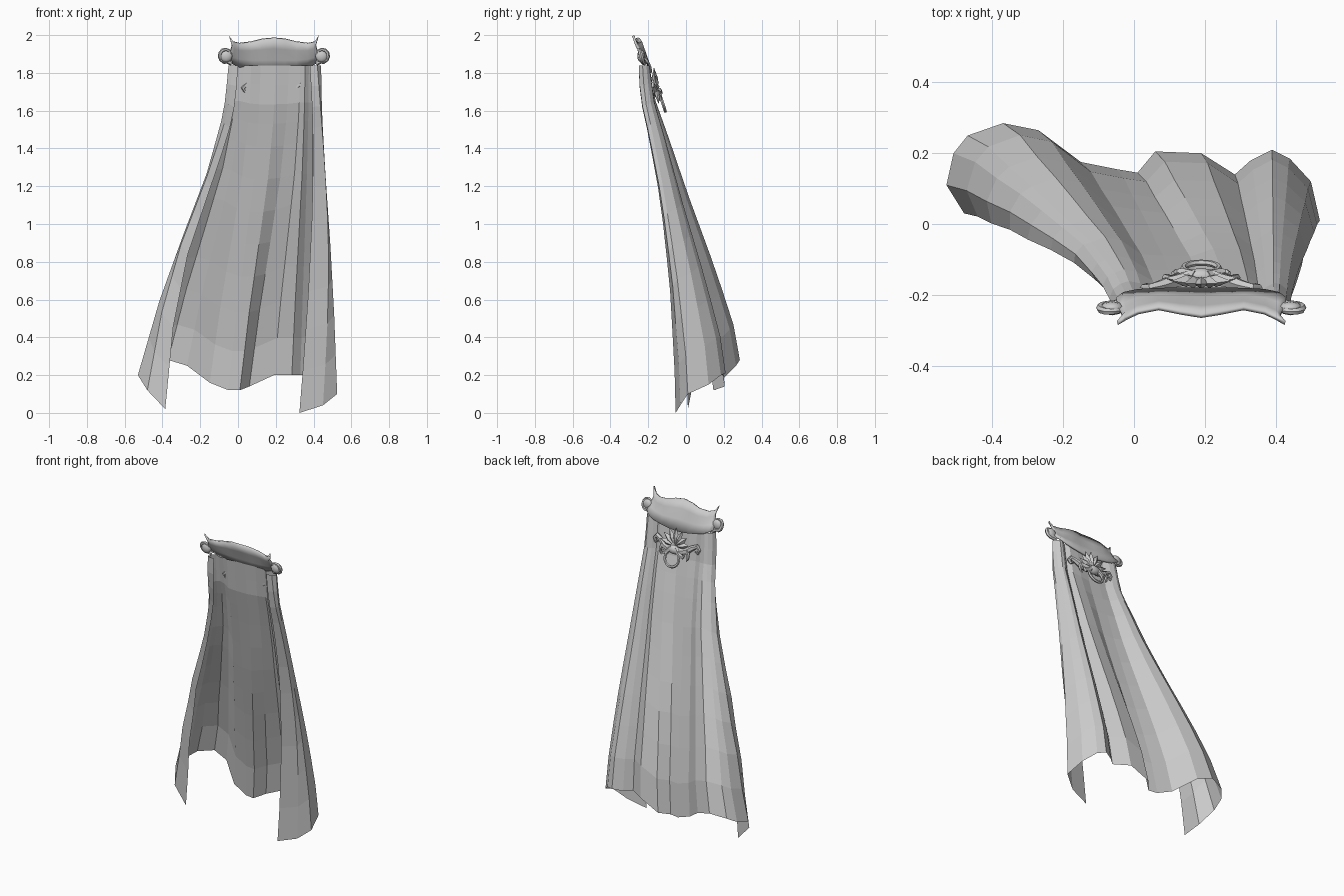
import bpy, bmesh, math
from mathutils import Vector, Matrix

if "Cube" in bpy.data.objects:
    bpy.data.objects.remove(bpy.data.objects["Cube"])

CX = 0.19  # centre line of the collar and ornament


def make(name, verts, faces, smooth=None, thick=0):
    me = bpy.data.meshes.new(name)
    me.from_pydata(verts, [], faces)
    ob = bpy.data.objects.new(name, me)
    bpy.context.collection.objects.link(ob)
    if thick:
        m = ob.modifiers.new("thickness", "SOLIDIFY")
        m.thickness, m.offset = thick, 0
    if smooth:
        bpy.ops.object.select_all(action="DESELECT")
        ob.select_set(True)
        bpy.context.view_layer.objects.active = ob
        bpy.ops.object.shade_smooth_by_angle(angle=math.radians(smooth))
    return ob


def grid(name, rows, **kw):
    n = len(rows[0])
    faces = [(r*n+c, r*n+c+1, (r+1)*n+c+1, (r+1)*n+c)
             for r in range(len(rows)-1) for c in range(n-1)]
    return make(name, [p for row in rows for p in row], faces, **kw)


def interp(tab, s):
    for (a, fa), (b, fb) in zip(tab, tab[1:]):
        if s <= b:
            return fa + (fb-fa)*(s-a)/(b-a)
    return tab[-1][1]


def tube(name, pts, sides=6):
    """Tapered tube through (x, y, z, radius) points."""
    P = [Vector(p[:3]) for p in pts]
    verts, faces = [], []
    for i, p in enumerate(P):
        t = (P[min(i+1, len(P)-1)] - P[max(i-1, 0)]).normalized()
        a = t.cross(Vector((0, 1, 0))).normalized()
        b = t.cross(a)
        for k in range(sides):
            w = 2*math.pi*k/sides
            verts.append(p + pts[i][3]*(a*math.cos(w) + b*math.sin(w)))
    for i in range(len(P)-1):
        for k in range(sides):
            k2 = (k+1) % sides
            faces.append((i*sides+k, i*sides+k2, (i+1)*sides+k2, (i+1)*sides+k))
    faces += [tuple(range(sides))[::-1],
              tuple(range((len(P)-1)*sides, len(P)*sides))]
    return make(name, verts, faces, smooth=50)


def both(name, pts):
    """Tube on both sides of the centre line; x is given relative to it."""
    for side, s in (("left", -1), ("right", 1)):
        tube(f"{name}_{side}", [(CX+s*x, y, z, r) for x, y, z, r in pts])


def ball(name, loc, scale):
    bpy.ops.mesh.primitive_uv_sphere_add(segments=10, ring_count=6, radius=1, location=loc)
    bpy.context.object.name = name
    bpy.context.object.scale = scale
    bpy.ops.object.shade_smooth_by_angle(angle=math.radians(50))


# Cape: each fold line runs from (top x, top y) to a hem point (x, y, z)
folds = [
    (.00, -.25, -.385, .01, .02), (-.03, -.25, -.48, .03, .12),
    (-.05, -.24, -.53, .11, .20), (-.04, -.215, -.51, .20, .23),
    (-.02, -.20, -.47, .25, .26), (.00, -.195, -.37, .285, .28),
    (.03, -.20, -.27, .265, .25), (.07, -.215, -.15, .175, .16),
    (.12, -.21, -.05, .155, .12), (.20, -.21, .01, .145, .12),
    (.27, -.205, .06, .205, .14), (.33, -.205, .19, .20, .20),
    (.355, -.22, .285, .14, .20), (.375, -.205, .33, .18, .20),
    (.395, -.195, .39, .21, .21), (.41, -.195, .44, .185, .20),
    (.43, -.21, .50, .12, .15), (.44, -.23, .525, .01, .10),
    (.42, -.25, .45, -.03, .04), (.38, -.25, .325, -.055, 0)]
# Sideways and backward sweep down the cape, for the body and the free edges
x_body = [(0, 0), (.15, .05), (.35, .22), (.55, .47), (.76, .74), (1, 1)]
x_edge = [(0, 0), (.1, .03), (.2, .13), (.35, .37), (.55, .69), (.76, .89), (1, 1)]
y_body = [(0, 0), (.12, .07), (.25, .22), (.44, .43), (.7, .74), (.89, .94), (1, 1)]
y_edge = [(0, 0), (.09, .03), (.2, .26), (.39, .59), (.63, .84), (.87, .97), (1, 1)]
n = len(folds)
weight = {0: 1, 1: .6, 2: .15, n-4: .2, n-3: .5, n-2: .8, n-1: 1}
rows = []
for s in (0, .06, .12, .18, .25, .35, .45, .55, .65, .76, .88, 1):
    row = []
    for i, (tx, ty, hx, hy, hz) in enumerate(folds):
        w = weight.get(i, 0)
        fx = interp(x_body, s)*(1-w) + interp(x_edge, s)*w
        wy = max(w, {1: .9, 2: .6, 3: .25}.get(i, 0))
        fy = interp(y_body, s)*(1-wy) + interp(y_edge, s)*wy
        bow = .04*math.sin(math.pi*s) if i >= n-2 else 0
        row.append((tx+(hx-tx)*fx+bow, ty+(hy-ty)*fy, 1.84+(hz-1.84)*s))
    rows.append(row)
grid("cape", rows)

# Collar plate: half profiles (x, y, z) per row, mirrored about the centre
half_rows = [
    [(0, -.26, 1.985), (.06, -.25, 1.98), (.12, -.238, 1.965), (.18, -.25, 1.957),
     (.215, -.267, 1.965), (.237, -.28, 1.997)],
    [(0, -.236, 1.93), (.06, -.23, 1.925), (.12, -.223, 1.92), (.18, -.235, 1.92),
     (.212, -.25, 1.93), (.222, -.262, 1.945)],
    [(0, -.211, 1.87), (.06, -.208, 1.868), (.12, -.205, 1.868), (.18, -.213, 1.875),
     (.215, -.225, 1.885), (.235, -.235, 1.895)],
    [(0, -.185, 1.80), (.06, -.185, 1.805), (.12, -.186, 1.815), (.18, -.189, 1.83),
     (.22, -.197, 1.85), (.24, -.212, 1.865)]]
rows = [[(CX-x, y, z) for x, y, z in h[:0:-1]] + [(CX+x, y, z) for x, y, z in h]
        for h in half_rows]
grid("collar_plate", rows, smooth=40, thick=.012)

# Solid scrolls with an inward hook at the collar ends
for side, s in (("left", -1), ("right", 1)):
    ball(f"scroll_core_{side}", (CX+s*.252, -.238, 1.89), (.034, .02, .034))
hook = [(.225, -.22, 1.85, .012)]
for k in range(9):
    a = math.radians(-110 + k*34)
    hook.append((.256+.03*math.cos(a), -.238-.01*math.sin(a), 1.892+.032*math.sin(a),
                 .014-k*.0008))
both("collar_scroll", hook)


def face_y(z):
    return -.19 + (1.85-z)*.2


# Fan of pointed leaves below the collar
for i, deg in enumerate((-75, -50, -25, 0, 25, 50, 75)):
    L = .115 - abs(deg)*.0001
    ca, sa = math.cos(math.radians(deg)), math.sin(math.radians(deg))
    pts = []
    for u, v, d in ((0, 0, .01), (-.023, .5, .006), (0, .5, .026), (.023, .5, .006),
                    (0, 1, .016), (0, .5, -.008)):
        x, z = u*ca + v*L*sa, 1.715 - u*sa + v*L*ca
        pts.append((CX+x, face_y(z)+d, z))
    make(f"leaf_{i}", pts, [(0, 2, 1), (0, 3, 2), (1, 2, 4), (2, 3, 4),
                            (0, 1, 5), (0, 5, 3), (1, 4, 5), (3, 5, 4)])

# Scrolled arms, hanging fangs and lower curls of the ornament
both("ornament_arm", [(x, face_y(z)+.012-.18*x, z, r) for x, z, r in (
    (.0, 1.70, .022), (.04, 1.69, .022), (.08, 1.70, .02), (.115, 1.725, .016),
    (.145, 1.74, .014), (.162, 1.72, .012), (.152, 1.698, .009), (.135, 1.705, .005))])
both("ornament_fang", [(x, face_y(z)+.004, z, r) for x, z, r in (
    (.085, 1.71, .014), (.1, 1.68, .012), (.1, 1.66, .008), (.09, 1.64, .002))])
both("ornament_lower_curl", [(x, face_y(z)+.016, z, r) for x, z, r in (
    (.015, 1.71, .015), (.045, 1.675, .015), (.07, 1.665, .012), (.08, 1.68, .006))])

# Boss that holds the ring
ball("ring_boss", (CX, -.148, 1.695), (.045, .024, .028))

# Hanging ring, leaning with the cloth
bpy.ops.mesh.primitive_torus_add(major_segments=20, minor_segments=6,
                                 major_radius=.05, minor_radius=.009,
                                 location=(CX, -.125, 1.645),
                                 rotation=(math.radians(108), 0, 0))
bpy.context.object.name = "hanging_ring"
bpy.ops.object.shade_smooth_by_angle(angle=math.radians(50))
